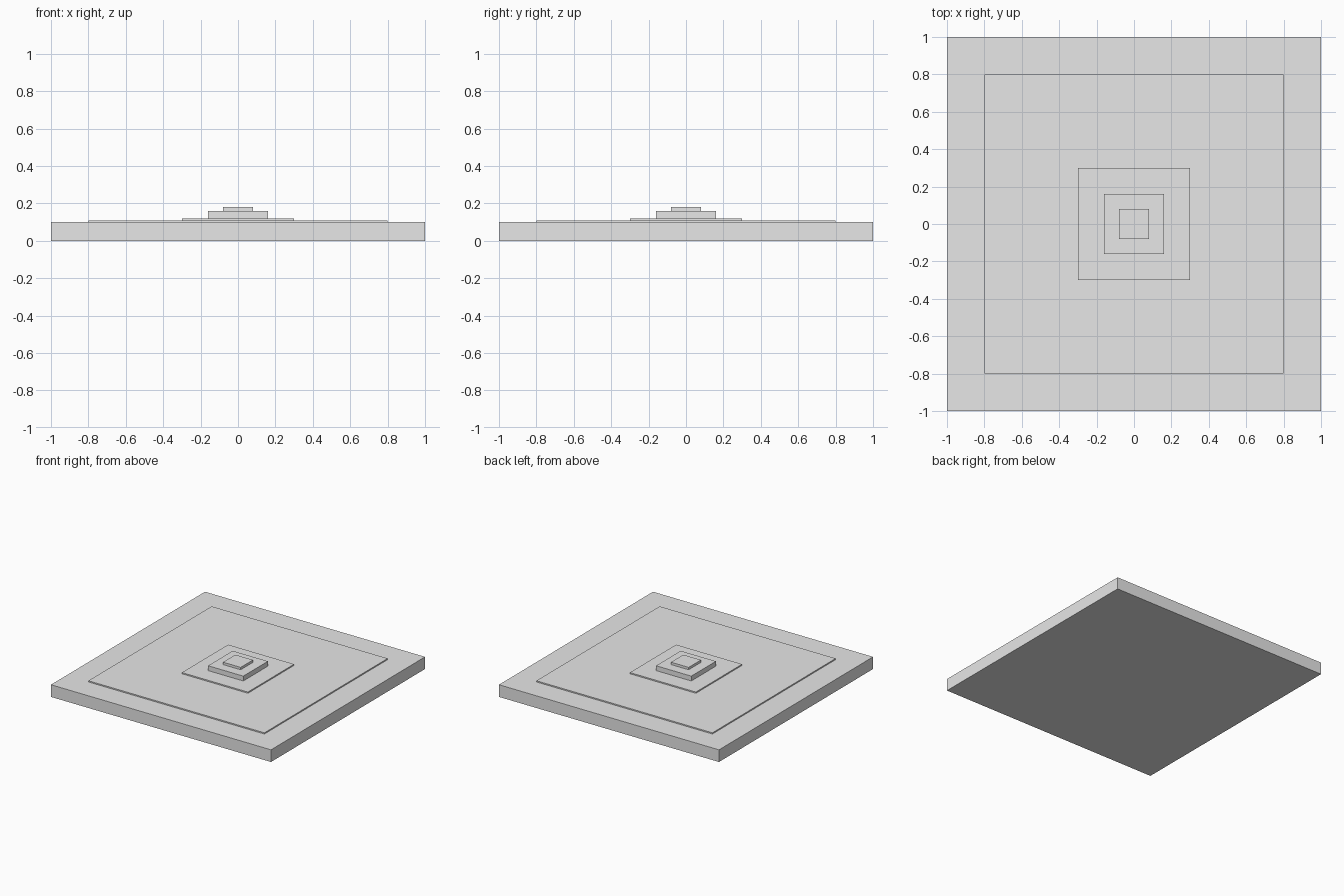
import bpy

cube = bpy.data.objects.get("Cube")
if cube:
    bpy.data.objects.remove(cube, do_unlink=True)

# One plain grey for every part
grey = bpy.data.materials.new("light_grey")
grey.use_nodes = True
colour = (0.8, 0.8, 0.8, 1)
grey.diffuse_color = colour
grey.node_tree.nodes["Principled BSDF"].inputs["Base Color"].default_value = colour


def slab(name, width, bottom, top):
    """Add a square slab centred on the z axis."""
    bpy.ops.mesh.primitive_cube_add(size=1, location=(0, 0, (bottom + top) / 2))
    obj = bpy.context.object
    obj.name = name
    obj.scale = (width, width, top - bottom)
    bpy.ops.object.transform_apply(location=False, rotation=False, scale=True)
    obj.data.materials.append(grey)
    return obj


# Stepped stack, from the ground up
slab("base_slab", 2.0, 0, 0.10)
slab("floor_panel", 1.6, 0.10, 0.11)
slab("plinth_step", 0.6, 0.11, 0.12)
slab("pedestal", 0.32, 0.12, 0.16)
slab("pedestal_cap", 0.16, 0.16, 0.18)
